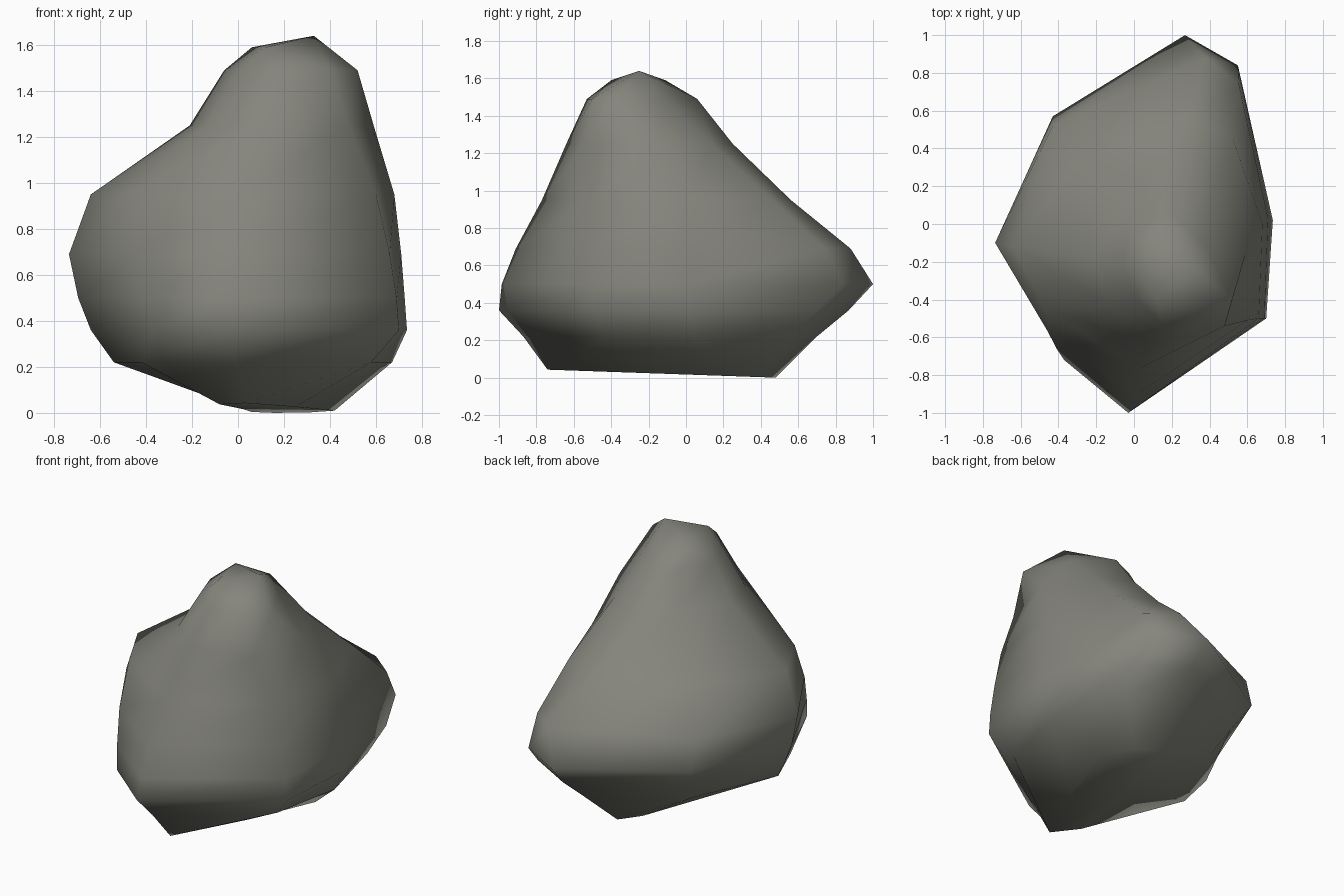
import bpy, bmesh

if "Cube" in bpy.data.objects:
    bpy.data.objects.remove(bpy.data.objects["Cube"])

# Horizontal cross-sections: height -> eight ridge points,
# ordered right, back-right, back, back-left, left, front-left, front, front-right
SECTIONS = {
    0.00: [(.42, .2), (.32, .40), (.16, .48), (.06, .36), (.02, 0), (-.08, -.58), (.03, -.74), (.25, -.27)],
    0.22: [(.67, .04), (.54, .56), (.27, .70), (-.30, .36), (-.54, -.18), (-.42, -.48), (-.01, -.87), (.58, -.42)],
    0.36: [(.735, .02), (.58, .70), (.28, .87), (-.36, .46), (-.64, -.1), (-.37, -.72), (-.03, -1), (.70, -.5)],
    0.50: [(.725, .02), (.55, .84), (.27, 1), (-.43, .57), (-.695, -.1), (-.41, -.66), (-.01, -.985), (.69, -.5)],
    0.69: [(.71, .03), (.555, .74), (.38, .88), (-.43, .52), (-.735, -.1), (-.45, -.58), (0, -.91), (.66, -.5)],
    0.95: [(.68, .0), (.52, .46), (.28, .56), (-.32, .32), (-.64, -.12), (-.47, -.45), (.02, -.77), (.60, -.51)],
    1.25: [(.59, -.16), (.42, .14), (.21, .25), (0, .12), (-.21, -.18), (-.13, -.43), (.08, -.64), (.48, -.54)],
    1.49: [(.52, -.40), (.38, -.12), (.19, .06), (.03, -.01), (-.06, -.2), (0, -.38), (.15, -.53), (.40, -.50)],
}

bm = bmesh.new()
rings = [[bm.verts.new((x, y, z)) for x, y in pts] for z, pts in SECTIONS.items()]

# Underside tips up slightly towards the front, resting on the back edge
rear = max(v.co.y for v in rings[0])
for v in rings[0]:
    v.co.z = .035 * (rear - v.co.y)

# Skin between the sections
for low, high in zip(rings, rings[1:]):
    for i in range(8):
        j = (i + 1) % 8
        bm.faces.new((low[i], low[j], high[j], high[i]))
bm.faces.new(rings[0][::-1])

# Three-cornered crown over the last section
right, back_right, back, back_left, left, front_left, front, front_right = rings[-1]
peak = bm.verts.new((.33, -.25, 1.64))
back_tip = bm.verts.new((.06, -.11, 1.59))
front_tip = bm.verts.new((.12, -.4, 1.59))
bm.faces.new((peak, back_tip, front_tip))
for tip, edge in (
    (peak, (front_right, right, back_right, back)),
    (back_tip, (back, back_left, left)),
    (front_tip, (left, front_left, front, front_right)),
):
    for a, b in zip(edge, edge[1:]):
        bm.faces.new((tip, a, b))
for a, b, c in ((peak, back, back_tip), (back_tip, left, front_tip), (front_tip, front_right, peak)):
    bm.faces.new((a, b, c))

bmesh.ops.recalc_face_normals(bm, faces=bm.faces)
for f in bm.faces:
    f.smooth = True

mesh = bpy.data.meshes.new("boulder")
bm.to_mesh(mesh)
bm.free()
stone = bpy.data.materials.new("grey stone")
stone.diffuse_color = (.235, .235, .205, 1)
stone.use_nodes = True
stone.node_tree.nodes["Principled BSDF"].inputs["Base Color"].default_value = stone.diffuse_color
mesh.materials.append(stone)
boulder = bpy.data.objects.new("boulder", mesh)
bpy.context.collection.objects.link(boulder)
